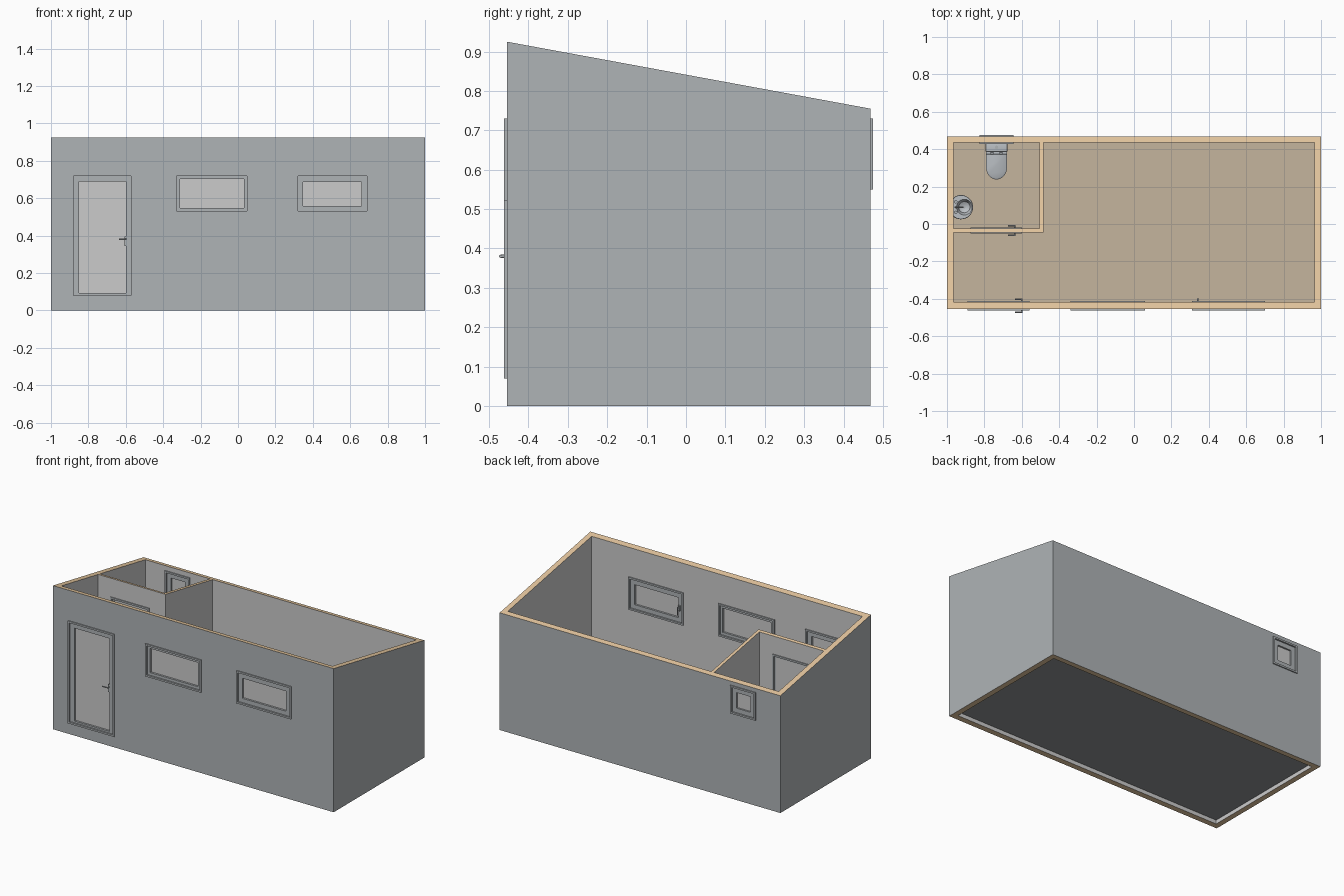
import bpy, bmesh, math
from mathutils import Vector, Matrix

if "Cube" in bpy.data.objects:
    bpy.data.objects.remove(bpy.data.objects["Cube"])


def material(name, r, g, b):
    m = bpy.data.materials.new(name)
    m.diffuse_color = (r, g, b, 1)
    m.use_nodes = True
    m.node_tree.nodes["Principled BSDF"].inputs["Base Color"].default_value = m.diffuse_color
    return m


CLAD = material("cladding_grey", 0.43, 0.455, 0.47)
TIMBER = material("timber", 0.80, 0.58, 0.35)
FLOOR = material("floor_tan", 0.56, 0.46, 0.34)
UNDER = material("underside_grey", 0.28, 0.29, 0.30)
CERAMIC = material("ceramic", 0.50, 0.53, 0.56)
INNER = material("inner_grey", 0.8, 0.8, 0.8)


def finish(name, bm, mats=(), smooth=False):
    bmesh.ops.recalc_face_normals(bm, faces=bm.faces)
    me = bpy.data.meshes.new(name)
    bm.to_mesh(me)
    bm.free()
    ob = bpy.data.objects.new(name, me)
    bpy.context.collection.objects.link(ob)
    for m in mats:
        me.materials.append(m)
    if smooth:
        bpy.ops.object.select_all(action='DESELECT')
        ob.select_set(True)
        bpy.context.view_layer.objects.active = ob
        bpy.ops.object.shade_smooth_by_angle(angle=math.radians(40))
    return ob


def box(name, x0, x1, y0, y1, z0, z1, mats=(), bevel=0):
    bm = bmesh.new()
    size = Matrix.Diagonal((x1 - x0, y1 - y0, z1 - z0, 1))
    mid = Matrix.Translation(((x0 + x1) / 2, (y0 + y1) / 2, (z0 + z1) / 2))
    bmesh.ops.create_cube(bm, size=1, matrix=mid @ size)
    if bevel:
        bmesh.ops.bevel(bm, geom=bm.edges[:], offset=bevel, segments=3,
                        profile=0.5, affect='EDGES')
    return finish(name, bm, mats, bool(bevel))


def loft(name, rings, mats=(), smooth=True):
    bm = bmesh.new()
    rows = [[bm.verts.new(p) for p in r] for r in rings]
    n = len(rows[0])
    for a, b in zip(rows, rows[1:]):
        for i in range(n):
            bm.faces.new((a[i], a[(i + 1) % n], b[(i + 1) % n], b[i]))
    bm.faces.new(rows[0])
    bm.faces.new(rows[-1])
    return finish(name, bm, mats, smooth)


def rod(name, a, b, r, mats=(CLAD,)):
    a, b = Vector(a), Vector(b)
    bm = bmesh.new()
    rot = (b - a).to_track_quat('Z', 'Y').to_matrix().to_4x4()
    bmesh.ops.create_cone(bm, cap_ends=True, segments=16, radius1=r, radius2=r,
                          depth=(b - a).length,
                          matrix=Matrix.Translation((a + b) / 2) @ rot)
    return finish(name, bm, mats, True)


def rect(x0, x1, y0, y1):
    return [(x0, y0), (x1, y0), (x1, y1), (x0, y1)]


def hollow(name, outer, inner, place, mats=(), wall=False):
    """Rectangular ring between two loops; place(u, v, end) gives the 3D point."""
    bm = bmesh.new()
    o, i = ([[bm.verts.new(place(u, v, e)) for u, v in loop] for e in (0, 1)]
            for loop in (outer, inner))
    for k in range(4):
        j = (k + 1) % 4
        for a, b, slot in ((o[0], o[1], 0), (i[0], i[1], 1),
                           (o[0], i[0], 2), (o[1], i[1], 2)):
            f = bm.faces.new((a[k], a[j], b[j], b[k]))
            f.material_index = slot if wall else 0
    return finish(name, bm, mats)


def roof_z(y):
    return 0.925 - 0.1842 * (y + 0.455)


def cut(target, x0, x1, y0, y1, z0, z1):
    c = box("cutter", x0, x1, y0, y1, z0, z1)
    c.hide_render = True
    mod = target.modifiers.new("opening", 'BOOLEAN')
    mod.operation, mod.solver, mod.object = 'DIFFERENCE', 'EXACT', c
    bpy.context.view_layer.objects.active = target
    bpy.ops.object.modifier_apply(modifier=mod.name)
    bpy.data.objects.remove(c)


def framed(name, target, outer, inner, y0, y1, pane):
    """Cut an opening and fill it with a raised trim, a sash and a pane."""
    x0, x1, z0, z1 = outer
    e, t = 0.004, 0.011
    cut(target, x0 + e, x1 - e, y0 - 0.03, y1 + 0.03, z0 + e, z1 - e)
    mid = rect(x0 + t, x1 - t, z0 + t, z1 - t)
    hollow(name + "_trim", rect(*outer), mid,
           lambda u, v, s: (u, (y0, y1)[s], v), (CLAD,))
    hollow(name + "_sash", mid, rect(*inner),
           lambda u, v, s: (u, (y0 + 0.01, y1 - 0.01)[s], v), (CLAD,))
    c = (y0 + y1) / 2
    box(name + pane, inner[0] - e, inner[1] + e, c - 0.003, c + 0.003,
        inner[2] - e, inner[3] + e)


def door_handle(name, x, y0, y1, reach):
    for tag, y, s in (("_outer", y0, -1), ("_inner", y1, 1)):
        box(name + tag + "_plate", x - 0.006, x + 0.006,
            *sorted((y - s * 0.012, y + s * 0.003)), 0.345, 0.395, (CLAD,))
        rod(name + tag + "_stem", (x, y, 0.38), (x, y + s * reach, 0.38), 0.004)
        rod(name + tag + "_lever", (x + 0.004, y + s * reach, 0.38),
            (x - 0.035, y + s * reach, 0.38), 0.004)


# Shell with sloping top, floor and bathroom partition
shell = hollow("outer_walls", rect(-1, 1, -0.455, 0.468),
               rect(-0.965, 0.965, -0.418, 0.435),
               lambda u, v, s: (u, v, roof_z(v) if s else 0),
               (CLAD, INNER, TIMBER), wall=True)
floor = box("floor", -0.966, 0.966, -0.419, 0.436, 0.025, 0.07, (FLOOR, UNDER))
for p in floor.data.polygons:
    p.material_index = 1 if p.normal.z < 0.5 else 0

plan = [(-0.966, -0.045), (-0.485, -0.045), (-0.485, 0.436),
        (-0.505, 0.436), (-0.505, -0.025), (-0.966, -0.025)]
partition = loft("partition_wall", [[(x, y, 0.07) for x, y in plan],
                                    [(x, y, roof_z(y)) for x, y in plan]],
                 (INNER, TIMBER), smooth=False)
for p in partition.data.polygons:
    p.material_index = 1 if p.normal.z > 0.5 else 0

# Doors and windows: outer and pane bounds as x0, x1, z0, z1
framed("front_door", shell, (-0.89, -0.56, 0.07, 0.73),
       (-0.85, -0.60, 0.092, 0.69), -0.462, -0.411, "_glass")
framed("fixed_window", shell, (-0.34, 0.06, 0.52, 0.73),
       (-0.31, 0.033, 0.548, 0.703), -0.462, -0.411, "_glass")
framed("opening_window", shell, (0.31, 0.70, 0.52, 0.73),
       (0.348, 0.66, 0.558, 0.687), -0.462, -0.411, "_glass")
framed("bathroom_window", shell, (-0.825, -0.645, 0.55, 0.73),
       (-0.785, -0.685, 0.59, 0.69), 0.428, 0.475, "_glass")
framed("bathroom_door", partition, (-0.875, -0.60, 0.07, 0.73),
       (-0.855, -0.62, 0.075, 0.71), -0.051, -0.019, "_leaf")

# Handles
door_handle("front_door_handle", -0.60, -0.452, -0.421, 0.019)
door_handle("bathroom_door_handle", -0.638, -0.041, -0.029, 0.020)
box("window_handle_base", 0.335, 0.347, -0.424, -0.414, 0.605, 0.64, (CLAD,))
rod("window_handle_stem", (0.341, -0.42, 0.63), (0.341, -0.40, 0.63), 0.004)
rod("window_handle_lever", (0.341, -0.40, 0.634), (0.341, -0.40, 0.585), 0.004)


# Toilet: D-shaped sections from half width, front y, back y, z
def d_ring(w, yf, yb, z, n=24):
    cx, ym = -0.735, min(yf + w * 1.15, yb - 0.005)
    arc = [(cx - w * math.cos(math.pi * i / n),
            ym - (ym - yf) * math.sin(math.pi * i / n), z) for i in range(n + 1)]
    return arc + [(cx + w, yb, z), (cx - w, yb, z)]


loft("toilet_bowl", [d_ring(*s) for s in (
    (0.036, 0.290, 0.425, 0.07), (0.034, 0.295, 0.425, 0.10),
    (0.040, 0.275, 0.425, 0.145), (0.052, 0.247, 0.420, 0.180),
    (0.055, 0.242, 0.420, 0.198))], (CERAMIC,))
loft("toilet_seat", [d_ring(*s) for s in (
    (0.055, 0.240, 0.376, 0.200), (0.056, 0.238, 0.376, 0.206))], (CERAMIC,))
loft("toilet_lid", [d_ring(*s) for s in (
    (0.054, 0.241, 0.374, 0.208), (0.055, 0.240, 0.374, 0.212),
    (0.050, 0.246, 0.372, 0.216))], (CERAMIC,))
for x in (-0.76, -0.71):
    rod("toilet_hinge", (x - 0.008, 0.376, 0.211), (x + 0.008, 0.376, 0.211),
        0.005, (CERAMIC,))
box("toilet_tank", -0.790, -0.680, 0.388, 0.435, 0.195, 0.305, (CERAMIC,), 0.006)
box("toilet_tank_lid", -0.793, -0.677, 0.385, 0.435, 0.305, 0.318, (CERAMIC,), 0.004)
rod("toilet_flush_button", (-0.735, 0.41, 0.315), (-0.735, 0.41, 0.321), 0.009)


# Wash basin on a pedestal: circular sections from centre x, radius, z
def basin_ring(cx, r, z, n=32):
    return [(max(cx + r * math.cos(2 * math.pi * i / n), -0.965),
             0.09 + r * math.sin(2 * math.pi * i / n), z) for i in range(n)]


loft("basin", [basin_ring(*s) for s in (
    (-0.925, 0.022, 0.285), (-0.925, 0.045, 0.300), (-0.925, 0.060, 0.325),
    (-0.925, 0.065, 0.345), (-0.925, 0.063, 0.350), (-0.907, 0.042, 0.350),
    (-0.907, 0.039, 0.344), (-0.907, 0.030, 0.318), (-0.907, 0.012, 0.308))],
    (CERAMIC,))
loft("basin_pedestal", [basin_ring(*s) for s in (
    (-0.932, 0.030, 0.07), (-0.932, 0.022, 0.10), (-0.930, 0.020, 0.24),
    (-0.927, 0.026, 0.292))], (CERAMIC,))
rod("basin_drain", (-0.907, 0.09, 0.306), (-0.907, 0.09, 0.310), 0.007)
rod("tap_column", (-0.955, 0.09, 0.348), (-0.955, 0.09, 0.380), 0.005)
rod("tap_spout", (-0.957, 0.09, 0.379), (-0.912, 0.09, 0.374), 0.004)
for y in (0.062, 0.118):
    rod("tap_stem", (-0.953, y, 0.348), (-0.953, y, 0.362), 0.004)
    rod("tap_knob", (-0.953, y, 0.362), (-0.953, y, 0.370), 0.009)
